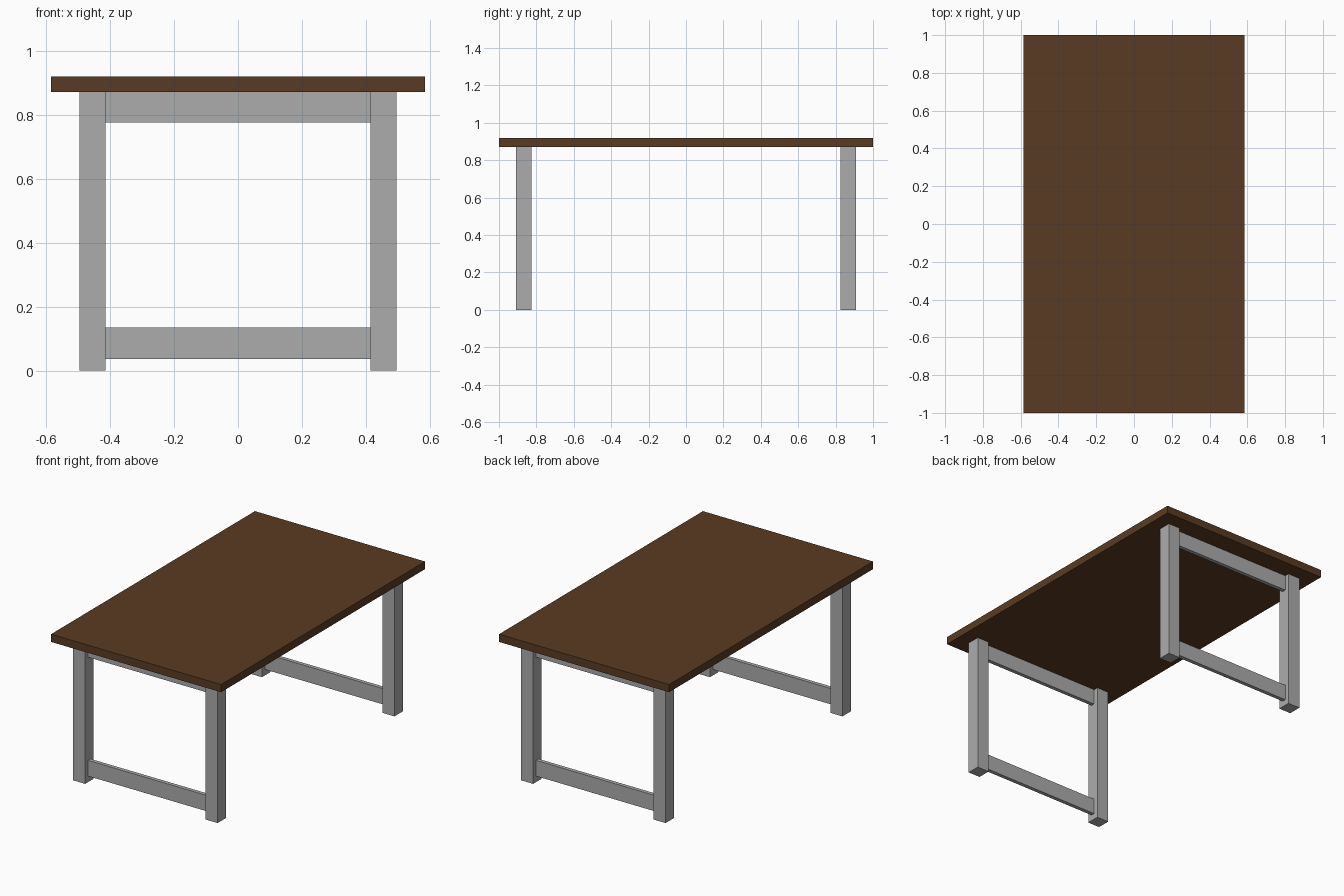
import bpy

if "Cube" in bpy.data.objects:
    bpy.data.objects.remove(bpy.data.objects["Cube"])


def material(name, rgb):
    m = bpy.data.materials.new(name)
    m.diffuse_color = (*rgb, 1.0)
    m.use_nodes = True
    m.node_tree.nodes["Principled BSDF"].inputs["Base Color"].default_value = m.diffuse_color
    return m


wood = material("dark brown wood", (0.102, 0.044, 0.016))
metal = material("grey metal", (0.41, 0.415, 0.41))


def box(name, x, y, z, mat):
    """Box from (min, max) ranges on each axis."""
    bpy.ops.mesh.primitive_cube_add(
        size=1, location=[(a + b) / 2 for a, b in (x, y, z)])
    ob = bpy.context.object
    ob.name = name
    ob.scale = [b - a for a, b in (x, y, z)]
    bpy.ops.object.transform_apply(location=False, rotation=False, scale=True)
    ob.data.materials.append(mat)
    return ob


TOP_Z = 0.871        # underside of the table top
LEG = 0.082          # leg thickness
LEG_X, LEG_Y = 0.455, 0.867   # leg centres
RAIL = 0.024         # rail thickness, set in the middle of the legs

# Table top
box("table_top", (-0.584, 0.584), (-1, 1), (TOP_Z, 0.919), wood)

# Two end frames: a pair of legs with an upper and a lower rail
for end, sy in (("front", -1), ("back", 1)):
    cy = sy * LEG_Y
    for side, sx in (("left", -1), ("right", 1)):
        cx = sx * LEG_X
        box(f"{end}_{side}_leg", (cx - LEG / 2, cx + LEG / 2),
            (cy - LEG / 2, cy + LEG / 2), (0, TOP_Z), metal)
    inner = LEG_X - LEG / 2
    for level, z in (("upper", (0.775, TOP_Z)), ("lower", (0.037, 0.135))):
        box(f"{end}_{level}_rail", (-inner, inner),
            (cy - RAIL / 2, cy + RAIL / 2), z, metal)
